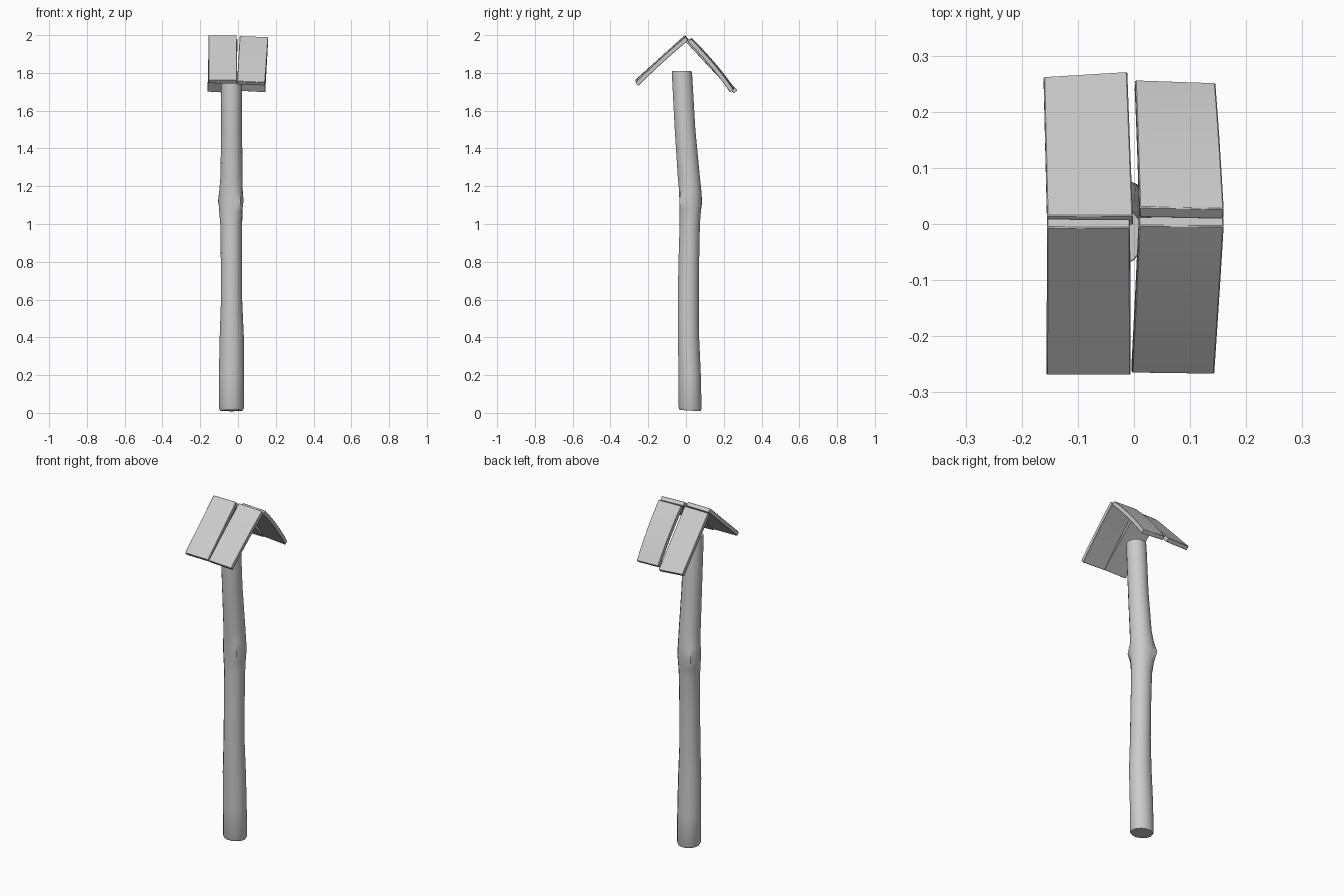
import bpy, bmesh, math
from mathutils import Vector

cube = bpy.data.objects.get("Cube")
if cube:
    bpy.data.objects.remove(cube)

grey = bpy.data.materials.new("plain_grey")
grey.use_nodes = True
grey.diffuse_color = (0.6, 0.6, 0.6, 1)
grey.node_tree.nodes["Principled BSDF"].inputs["Base Color"].default_value = (0.6, 0.6, 0.6, 1)


def finish(bm, name, angle):
    bmesh.ops.recalc_face_normals(bm, faces=bm.faces)
    mesh = bpy.data.meshes.new(name)
    bm.to_mesh(mesh)
    bm.free()
    mesh.materials.append(grey)
    obj = bpy.data.objects.new(name, mesh)
    bpy.context.collection.objects.link(obj)
    bpy.ops.object.select_all(action='DESELECT')
    obj.select_set(True)
    bpy.context.view_layer.objects.active = obj
    bpy.ops.object.shade_smooth_by_angle(angle=math.radians(angle))
    return obj


def bridge(bm, rings):
    n = len(rings[0])
    for a, b in zip(rings, rings[1:]):
        for i in range(n):
            j = (i + 1) % n
            bm.faces.new((a[i], a[j], b[j], b[i]))
    bm.faces.new(rings[0])
    bm.faces.new(rings[-1])


# Crooked post: height, centre x, centre y, radius x, radius y
STATIONS = [
    (0.012, -0.035, 0.022, .060, .057), (0.025, -0.035, 0.022, .066, .062),
    (0.2, -0.035, 0.020, .066, .060), (0.4, -0.033, 0.013, .064, .058),
    (0.6, -0.034, 0.012, .056, .057), (0.8, -0.035, 0.015, .056, .056),
    (1.0, -0.036, 0.020, .058, .055), (1.07, -0.038, 0.023, .062, .057),
    (1.12, -0.038, 0.025, .065, .060), (1.18, -0.037, 0.022, .062, .060),
    (1.25, -0.034, 0.015, .059, .060), (1.5, -0.034, -0.005, .055, .056),
    (1.79, -0.034, -0.021, .055, .055), (1.81, -0.034, -0.022, .053, .053),
]
SIDES = 14
bm = bmesh.new()
rings = []
for z, cx, cy, rx, ry in STATIONS:
    ring = []
    for i in range(SIDES):
        a = math.tau * i / SIDES
        # Knots on two opposite sides of the joint
        knot = 1 + 0.32 * max(0, -math.sin(2 * a)) ** 3 * math.exp(-((z - 1.12) / 0.05) ** 2)
        slope = -0.06 * math.sin(a) * ry if z < 0.1 else 0
        ring.append(bm.verts.new((cx + rx * knot * math.cos(a),
                                  cy + ry * knot * math.sin(a), z + slope)))
    rings.append(ring)
bridge(bm, rings)
finish(bm, "post", 50)


# Roof boards: outer corners along the ridge and the eave, with a slight bow
def board(name, ridge, eave, bow=0.0, thick=0.024):
    r0, r1, e0, e1 = (Vector(p) for p in ridge + eave)
    normal = (r1 - r0).cross(e0 - r0).normalized()
    if normal.z < 0:
        normal.negate()
    bm = bmesh.new()
    rings = []
    steps = 6
    for k in range(steps + 1):
        t = k / steps
        lift = normal * bow * 4 * t * (1 - t)
        a, b = r0.lerp(e0, t) + lift, r1.lerp(e1, t) + lift
        rings.append([bm.verts.new(p) for p in (a, b, b - normal * thick, a - normal * thick)])
    bridge(bm, rings)
    obj = finish(bm, name, 30)
    bevel = obj.modifiers.new("soft_edge", 'BEVEL')
    bevel.width = 0.002
    bevel.segments = 1
    return obj


board("front_right_board", [(-.155, -.006, 2.0), (-.007, -.007, 2.0)],
      [(-.156, -.27, 1.762), (-.006, -.27, 1.76)])
board("front_left_board", [(.009, -.003, 1.996), (.16, -.004, 1.99)],
      [(-.004, -.266, 1.756), (.143, -.268, 1.75)], 0.004)
board("back_right_board", [(-.155, .015, 1.982), (-.002, .015, 1.982)],
      [(-.161, .263, 1.716), (-.012, .272, 1.708)])
board("back_left_board", [(.01, .03, 1.985), (.16, .027, 1.98)],
      [(.002, .257, 1.72), (.145, .252, 1.712)], 0.008)
